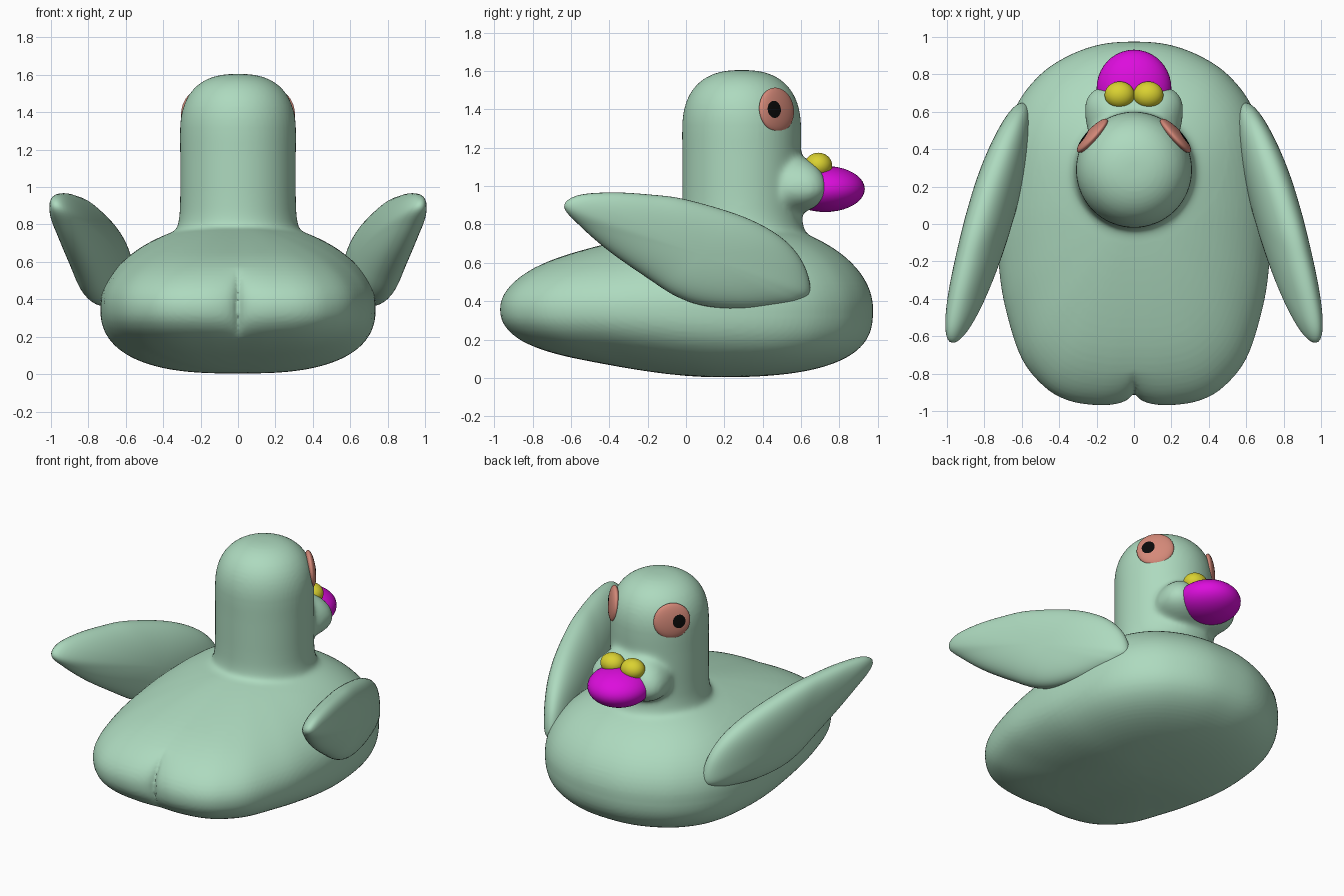
import bpy, bmesh, math
from mathutils import Matrix, Vector

if "Cube" in bpy.data.objects:
    bpy.data.objects.remove(bpy.data.objects["Cube"])


def material(name, rgb):
    m = bpy.data.materials.new(name)
    m.diffuse_color = (*rgb, 1)
    m.use_nodes = True
    m.node_tree.nodes["Principled BSDF"].inputs["Base Color"].default_value = m.diffuse_color
    return m


GREEN = material("pale green", (0.42, 0.70, 0.52))
MAGENTA = material("magenta", (0.72, 0.004, 0.72))
YELLOW = material("yellow", (0.70, 0.64, 0.03))
SALMON = material("salmon", (0.66, 0.25, 0.19))
BLACK = material("black", (0.003, 0.003, 0.003))


def finish(bm, name, *mats):
    bmesh.ops.recalc_face_normals(bm, faces=bm.faces)
    for f in bm.faces:
        f.smooth = True
    me = bpy.data.meshes.new(name)
    bm.to_mesh(me)
    bm.free()
    for m in mats:
        me.materials.append(m)
    ob = bpy.data.objects.new(name, me)
    bpy.context.collection.objects.link(ob)
    return ob


def spline(pts, n=6):
    """Closed Catmull-Rom curve through 2D points."""
    out, k = [], len(pts)
    p = [Vector(q) for q in pts]
    for i in range(k):
        a, b, c, d = p[i - 1], p[i], p[(i + 1) % k], p[(i + 2) % k]
        for j in range(n):
            t = j / n
            out.append(0.5 * (2 * b + (c - a) * t + (2 * a - 5 * b + 4 * c - d) * t * t
                              + (3 * b - a - 3 * c + d) * t ** 3))
    return out


def mirrored(half):
    """Complete a half outline whose first and last points lie on x = 0."""
    return half + [(-x, y) for x, y in half[-2:0:-1]]


def pillow(name, outline, centre, place, power, mat, rings=14):
    """Round solid over a flat outline. place(u, v, s): s from -1 (under) to 1 (top)."""
    c = Vector(centre)
    edge = spline(outline)
    bm = bmesh.new()
    rows = []
    for i in range(1, 2 * rings):
        a = -math.pi / 2 + math.pi * i / (2 * rings)
        row = []
        for e in edge:
            n = power(e, a)
            s = math.copysign(abs(math.sin(a)) ** (2 / n), a)
            q = c + (e - c) * math.cos(a) ** (2 / n)
            row.append(bm.verts.new(place(q.x, q.y, s)))
        rows.append(row)
    k = len(edge)
    for j in range(k):
        for lo, hi in zip(rows, rows[1:]):
            bm.faces.new((lo[j], lo[(j + 1) % k], hi[(j + 1) % k], hi[j]))
    for row, side in ((rows[0], -1), (rows[-1], 1)):
        p = bm.verts.new(place(c.x, c.y, side))
        for j in range(k):
            bm.faces.new((row[j], row[(j + 1) % k], p))
    return finish(bm, name, mat)


def ellipsoid(name, loc, radii, mat):
    bm = bmesh.new()
    bmesh.ops.create_uvsphere(bm, u_segments=40, v_segments=20, radius=1)
    bm.transform(Matrix.Translation(loc) @ Matrix.Diagonal((*radii, 1)))
    return finish(bm, name, mat)


def blend(y, end=0.7):
    """0 at the tail, 1 at the breast."""
    t = min(max((y + 0.6) / (end + 0.6), 0), 1)
    return t * t * (3 - 2 * t)


# Body: flat-bottomed float with a cleft tail
body_half = [(0, -.972), (.03, -.974), (.18, -.975), (.35, -.945), (.48, -.87), (.6, -.72),
             (.68, -.48), (.72, -.25), (.736, .08), (.70, .42), (.625, .64), (.5, .8),
             (.35, .9), (.18, .96), (0, .975)]


def body_place(x, y, s):
    z = 0.36 + s * ((0.38 + 0.11 * blend(y)) if s > 0 else (0.31 + 0.047 * blend(y, .2)))
    if y < -0.6:
        ax = abs(x)
        y += max(0, 1 - (s / .55) ** 2) * (.04 * math.exp(-ax / .025) + .035 * math.exp(-ax / .1))
    return x, y, z


body = pillow("body", mirrored(body_half), (0, .1), body_place,
              lambda e, a: 2 if a > 0 else 2.3 + 0.5 * blend(e.y), GREEN, 24)

# Neck and head: turned profile with a rounded crown
profile = [(0, .6), (.36, .6), (.35, .69), (.335, .75), (.32, .80), (.312, .86), (.31, .95)]
for i in range(17):
    a = math.pi / 2 * i / 16
    profile.append((.31 * max(0, math.cos(a)) ** .8, 1.28 + .325 * math.sin(a) ** .8))
bm = bmesh.new()
vs = [bm.verts.new((r, 0, z)) for r, z in profile]
es = [bm.edges.new(p) for p in zip(vs, vs[1:])]
bmesh.ops.spin(bm, geom=vs + es, cent=(0, 0, 0), axis=(0, 0, 1), angle=2 * math.pi, steps=64)
bmesh.ops.remove_doubles(bm, verts=bm.verts, dist=0.0005)
bm.transform(Matrix.Translation((0, .29, 0)))
neck = finish(bm, "neck_and_head", GREEN)

# Cheeks behind the bill
cheek_half = [(0, .3), (.13, .36), (.235, .47), (.265, .6), (.25, .68), (.19, .73), (.09, .73), (0, .725)]
cheeks = pillow("cheeks", mirrored(cheek_half), (0, .5),
                lambda x, y, s: (x, y, 0.985 + s * (0.19 if s > 0 else 0.14)),
                lambda e, a: 2, GREEN)

# Fuse body, neck and cheeks, then soften only the joins
for ob in (body, neck, cheeks):
    ob.select_set(True)
bpy.context.view_layer.objects.active = body
bpy.ops.object.join()
mod = body.modifiers.new("fuse", 'REMESH')
mod.mode, mod.voxel_size, mod.use_smooth_shade = 'VOXEL', 0.0135, True
bpy.ops.object.modifier_apply(modifier="fuse")
group = body.vertex_groups.new(name="joins")
for v in body.data.vertices:
    x, y, z = v.co
    if 0.64 < z < 1.25 and math.hypot(x, y - .4) < .5:
        group.add([v.index], min(1, (z - .64) / .08, (1.25 - z) / .08), 'REPLACE')
mod = body.modifiers.new("soften", 'SMOOTH')
mod.factor, mod.iterations, mod.vertex_group = 0.5, 32, "joins"
bpy.ops.object.modifier_apply(modifier="soften")
body.name = "body_and_head"
for f in body.data.polygons:
    f.use_smooth = True

# Bill and nostrils
ellipsoid("bill", (0, .725, .985), (.2, .207, .12), MAGENTA)
for side, tag in ((1, "right"), (-1, "left")):
    ellipsoid("nostril_" + tag, (side * .077, .69, 1.108), (.08, .072, .066), YELLOW)

# Wings: leaning leaf shapes, swept out to the rear
wing_outline = [(-.635, .89), (-.57, .95), (-.4, .967), (-.2, .957), (0, .93), (.3, .84), (.5, .73),
                (.61, .6), (.648, .46), (.6, .405), (.5, .377), (.3, .36), (.1, .375), (-.05, .425),
                (-.2, .52), (-.4, .66), (-.55, .79)]


def wing_place(y, z, s):
    d = z - .67
    return .78 - .225 * y - .05 * max(y, 0) ** 2 + .14 * d + .28 * d * d + .125 * s, y, z


for side, tag in ((1, "right"), (-1, "left")):
    wing = pillow("wing_" + tag, wing_outline, (.08, .64), wing_place, lambda e, a: 2.15, GREEN)
    if side < 0:
        wing.data.transform(Matrix.Diagonal((-1, 1, 1, 1)))
        wing.data.flip_normals()

# Eyes: flattened discs, pupil is the cap round the sphere's pole
for side, tag in ((1, "right"), (-1, "left")):
    bm = bmesh.new()
    bmesh.ops.create_uvsphere(bm, u_segments=40, v_segments=32, radius=1)
    for f in bm.faces:
        f.material_index = int(f.calc_center_median().z > math.cos(math.radians(25)))
    normal = Vector((.74, .66, .1)).normalized()
    back = Vector((.66, -.74, 0)).normalized()
    up = normal.cross(back)
    if up.z < 0:
        up = -up
    frame = Matrix((back, up, normal)).transposed().to_4x4()
    tilt = Matrix.Rotation(math.radians(22), 4, 'Y')
    bm.transform(Matrix.Diagonal((side, 1, 1, 1)) @ Matrix.Translation((.222, .472, 1.397)) @ frame
                 @ Matrix.Diagonal((.118, .117, .033, 1)) @ tilt)
    finish(bm, "eye_" + tag, SALMON, BLACK)
